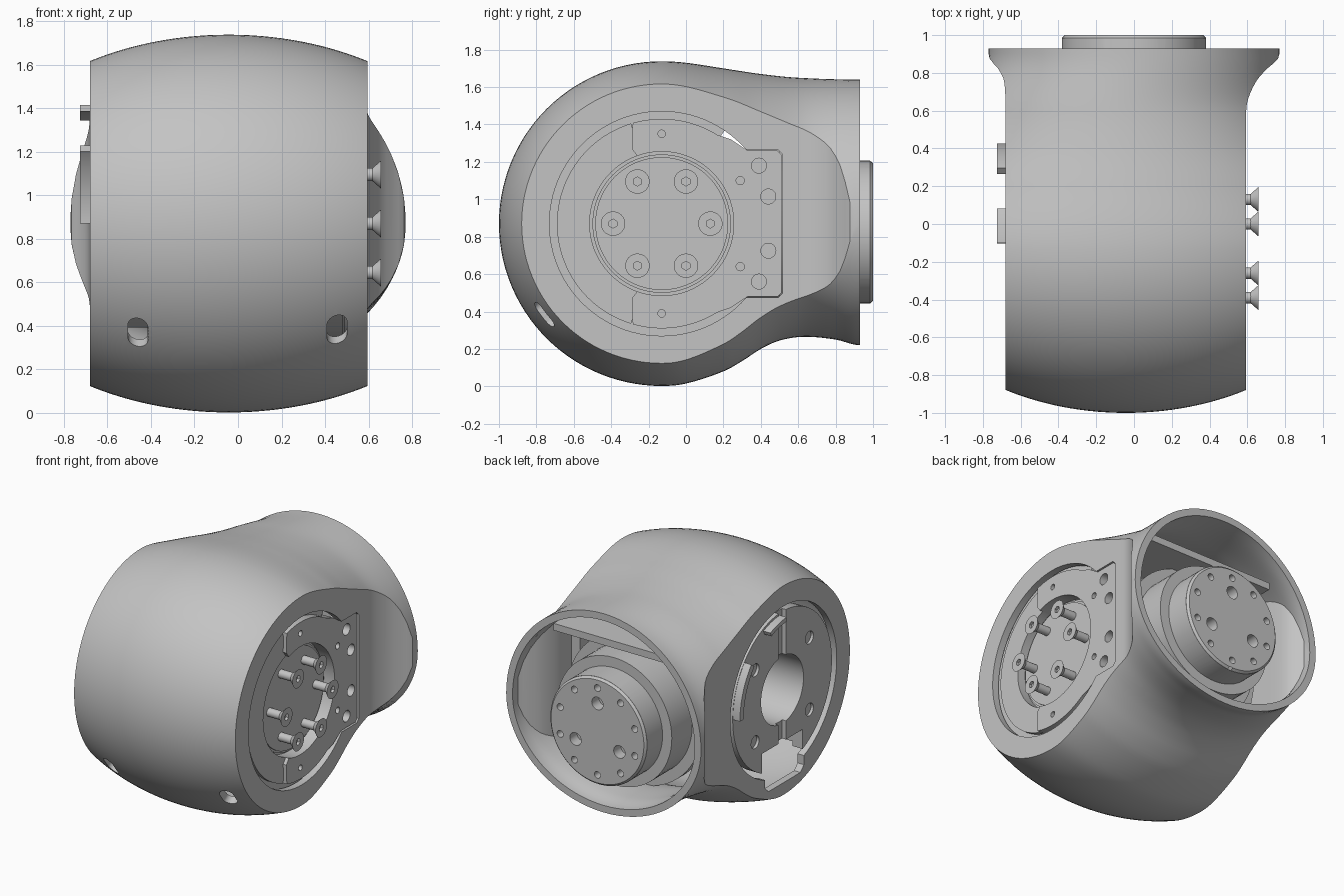
import bpy, bmesh
from math import sin, cos, pi, sqrt, radians
from mathutils import Vector

cube = bpy.data.objects.get("Cube")
if cube:
    bpy.data.objects.remove(cube)

grey = bpy.data.materials.new("housing grey")
grey.use_nodes = True
grey.diffuse_color = (0.55, 0.55, 0.55, 1)
grey.node_tree.nodes["Principled BSDF"].inputs["Base Color"].default_value = (0.55, 0.55, 0.55, 1)

CY, CZ = -0.13, 0.87          # axis of the barrel


def finish(name, bm):
    bmesh.ops.remove_doubles(bm, verts=bm.verts[:], dist=1e-4)
    bmesh.ops.recalc_face_normals(bm, faces=bm.faces[:])
    me = bpy.data.meshes.new(name)
    bm.to_mesh(me)
    bm.free()
    ob = bpy.data.objects.new(name, me)
    bpy.context.collection.objects.link(ob)
    me.materials.append(grey)
    return ob


def cone(name, start, end, r1, r2=None, segs=64):
    a, b = Vector(start), Vector(end)
    bm = bmesh.new()
    bmesh.ops.create_cone(bm, cap_ends=True, segments=segs, radius1=r1,
                          radius2=r1 if r2 is None else r2, depth=(b - a).length)
    rot = (b - a).to_track_quat("Z", "Y")
    for v in bm.verts:
        v.co = rot @ v.co + (a + b) / 2
    return finish(name, bm)


def prism(name, outline, x0, x1):
    """Extrude a (y, z) outline along x."""
    bm = bmesh.new()
    a = [bm.verts.new((x0, y, z)) for y, z in outline]
    b = [bm.verts.new((x1, y, z)) for y, z in outline]
    bm.faces.new(a)
    bm.faces.new(b[::-1])
    for i in range(len(a)):
        j = (i + 1) % len(a)
        bm.faces.new((a[i], a[j], b[j], b[i]))
    return finish(name, bm)


def arc(r, a0, a1, n=24):
    angles = [radians(a0 + (a1 - a0) * i / n) for i in range(n + 1)]
    return [(CY + r * cos(a), CZ + r * sin(a)) for a in angles]


def band(name, r0, r1, a0, a1, x0, x1):
    return prism(name, arc(r0, a0, a1, 48) + arc(r1, a1, a0, 48), x0, x1)


def box(name, y0, y1, z0, z1, x0, x1):
    return prism(name, [(y0, z0), (y1, z0), (y1, z1), (y0, z1)], x0, x1)


def combine(ob, others, mode="DIFFERENCE"):
    bpy.context.view_layer.objects.active = ob
    for o in others:
        m = ob.modifiers.new("cut", "BOOLEAN")
        m.operation, m.solver, m.object = mode, "EXACT", o
        bpy.ops.object.modifier_apply(modifier=m.name)
        bpy.data.objects.remove(o)
    return ob


def curve(keys, y):
    """Smooth interpolation through (y, value) keys."""
    if y <= keys[0][0]:
        return keys[0][1]
    if y >= keys[-1][0]:
        return keys[-1][1]

    def slope(i):
        a, b = keys[max(i - 1, 0)], keys[min(i + 1, len(keys) - 1)]
        return (b[1] - a[1]) / (b[0] - a[0]) if 0 < i < len(keys) - 1 else 0
    i = max(k for k in range(len(keys) - 1) if keys[k][0] <= y)
    (ya, va), (yb, vb) = keys[i], keys[i + 1]
    h = yb - ya
    t = (y - ya) / h
    return ((2*t**3 - 3*t*t + 1) * va + (t**3 - 2*t*t + t) * h * slope(i)
            + (3*t*t - 2*t**3) * vb + (t**3 - t*t) * h * slope(i + 1))


# Shell keys along y: crown, keel, arch radius, half width, centre
CROWN = [(-.13, 1.738), (0, 1.73), (.2, 1.7), (.4, 1.67), (.6, 1.65), (.93, 1.64)]
KEEL = [(-.13, 0.002), (0, .015), (.2, .08), (.3, .135), (.4, .2), (.5, .245), (.63, .265), (.8, .25), (.93, .22)]
ARCH = [(-.13, 1.25), (.2, 1.1), (.4, .96), (.6, .85), (.8, .785), (.93, .77)]
HALF = [(.6, .637), (.75, .665), (.82, .71), (.875, .763), (.93, .77)]
MID = [(.6, -.043), (.9, 0)]


def housing(name, t, y_end):
    """Barrel that blends into a round neck, shrunk by t."""
    n, m, k = 40, 40, 56
    ys = [y_end + (CY - y_end) * i / n for i in range(n + 1)]

    def row(y, place):
        half, rx, mid = curve(HALF, y) - t, curve(ARCH, y) - t, curve(MID, y)
        out = []
        for j in range(m + 1):
            x = half * sin(pi * (j / m - 0.5))
            f = sqrt(max(0, 1 - (x / rx) ** 2))
            out.append(bm.verts.new((mid + x, *place(f, y))))
        return out
    bm = bmesh.new()
    rows = [row(y, lambda f, y: (y, CZ + (curve(CROWN, y) - t - CZ) * f)) for y in ys]
    for i in range(1, k):
        a = pi / 2 + pi * i / k
        rows.append(row(CY, lambda f, y: (CY + (.87 - t) * f * cos(a), CZ + (.868 - t) * f * sin(a))))
    rows += [row(y, lambda f, y: (y, CZ - (CZ - curve(KEEL, y) - t) * f)) for y in ys[::-1]]
    for a, b in zip(rows, rows[1:]):
        for j in range(m):
            bm.faces.new((a[j], a[j + 1], b[j + 1], b[j]))
    for e in (0, m):
        for i in range(n):
            bm.faces.new((rows[i][e], rows[i + 1][e], rows[-2 - i][e], rows[-1 - i][e]))
        bm.faces.new([r[e] for r in rows[n:len(rows) - n]])
    bm.faces.new(rows[0] + rows[-1][::-1])
    return finish(name, bm)


# Hollow shell with side openings and two slotted access holes in front
shell = housing("shell", 0, 0.93)
cutters = [housing("cavity", 0.05, 0.96)]
for x0, x1 in ((0.4, 0.72), (-0.82, -0.5)):
    cutters.append(cone("opening", (x0, CY, CZ), (x1, CY, CZ), 0.6, segs=96))
tail = [(.1, .475), (.492, .475), (.515, .498), (.515, 1.242), (.492, 1.265), (.1, 1.265)]
cutters.append(prism("plate_opening", tail, 0.4, 0.72))
pocket = [(-.36, .25), (-.32, .21), (.04, .21), (.08, .25), (.08, .5), (-.36, .5)]
cutters.append(prism("cable_pocket", pocket, -0.82, -0.5))
for x in (-0.46, 0.455):
    for s in (-2, -1, 0, 1, 2):
        dy, dz = 0.011 * s, -0.014 * s
        cutters.append(cone("access_hole", (x, -.53 + dy, .56 + dz), (x, -.93 + dy, .25 + dz), 0.046, segs=32))
combine(shell, cutters)

# Motor body inside the barrel, bored from the right
body = cone("motor_body", (-0.6, CY, CZ), (0.49, CY, CZ), 0.53)
combine(body, [cone("bore", (-0.7, CY, CZ), (0.3, CY, CZ), 0.24),
               box("lower_gap", -.36, .1, .2, .5, -.65, .1)])

# Recess lips behind the left opening
band("recess_lip", 0.52, 0.62, 56, 318, 0.49, 0.53)
band("front_ring", 0.385, 0.56, 107, 253, 0.48, 0.56)

# Left mounting plate: C shape with a square tail, mirrored top to bottom
half = [(.51, 1.24), (.49, 1.26), (.33, 1.26), (.24, 1.32)] + arc(.56, 58, 106)
half += [(-.29, 1.27), (-.27, 1.245)] + arc(.385, 110, 0)
outline = half + [(y, 2 * CZ - z) for y, z in half[-2::-1]]
plate = prism("left_plate", outline, 0.48, 0.585)
holes = []
for s in (1, -1):
    for y, dz, r in ((.39, .31, .04), (.44, .145, .04), (.29, .23, .022), (-.13, .48, .02)):
        z = CZ + s * dz
        holes.append(cone("hole", (.53, y, z), (.7, y, z), r, segs=24))
combine(plate, holes)

# Recessed left hub disc and its ring of countersunk screws
cone("hub_disc", (0.47, CY, CZ), (0.51, CY, CZ), 0.37, segs=96)
cone("hub_face", (0.51, CY, CZ), (0.52, CY, CZ), 0.355, segs=96)
for i in range(6):
    y, z = arc(0.26, 60 * i, 60 * i, 1)[0]
    cone("screw_shaft", (0.51, y, z), (0.63, y, z), 0.03, segs=24)
    head = cone("screw_head", (0.618, y, z), (0.658, y, z), 0.03, 0.065, segs=32)
    combine(head, [cone("socket", (.638, y, z), (.7, y, z), .024, segs=6)])

# Right mounting plate with bore, gap and raised curved lugs
plate = cone("right_plate", (-.67, CY, CZ), (-.59, CY, CZ), 0.56, segs=96)
holes = [cone("hole", (-.75, CY, CZ), (-.5, CY, CZ), .24),
         box("lower_gap", -.36, .1, .2, .5, -.75, -.5),
         box("upper_slot", -.17, -.09, 1.05, 1.5, -.75, -.64),
         box("lower_slot", -.17, -.09, .4, .7, -.75, -.64)]
for a in (40, 140, 220, 320):
    y, z = arc(0.4, a, a, 1)[0]
    holes.append(cone("bolt_recess", (-.75, y, z), (-.65, y, z), .045, segs=24))
combine(plate, holes)
band("rear_lug", 0.515, 0.557, 0, 40, -0.725, -0.62)
band("upper_lug", 0.515, 0.545, 67, 87, -0.725, -0.62)

# Output drum in the neck, with bolt holes on its end face
OZ = 0.825
cone("output_base", (0, 0.2, OZ), (0, 0.55, OZ), 0.42)
cone("output_flange", (0, 0.5, OZ), (0, 0.58, OZ), 0.53)
cone("output_collar", (0, 0.55, OZ), (0, 0.81, OZ), 0.455)
drum = cone("output_drum", (0, 0.74, OZ), (0, 0.985, OZ), 0.382, segs=96)
combine(drum, [cone("rim", (0, 0.984, OZ), (0, 1, OZ), 0.382, 0.367, segs=96)], "UNION")
holes = []
for count, ring, r in ((10, 0.31, 0.024), (3, 0.2, 0.045)):
    for i in range(count):
        a = 2 * pi * i / count + pi / 2
        x, z = ring * cos(a), OZ + ring * sin(a)
        holes.append(cone("hole", (x, 0.92, z), (x, 1.05, z), r, segs=24))
combine(drum, holes)

# Shelf bracing the drum inside the neck
box("upper_shelf", 0.35, 0.78, 1.33, 1.38, -0.5, 0.5)

bpy.ops.object.select_all(action="DESELECT")
for ob in bpy.context.scene.objects:
    if ob.type == "MESH":
        ob.select_set(True)
        bpy.context.view_layer.objects.active = ob
bpy.ops.object.shade_smooth_by_angle(angle=radians(25))
